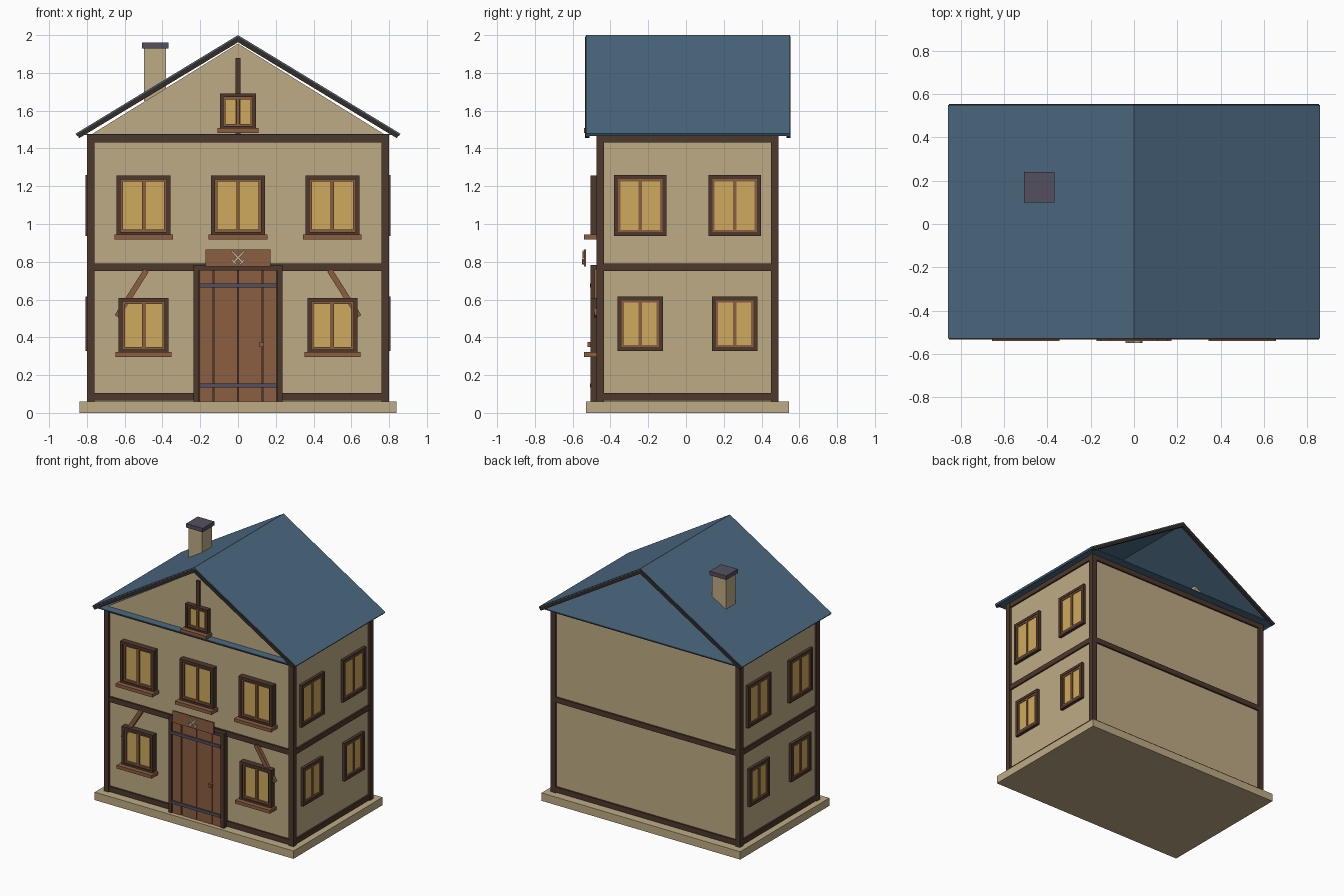
import bpy, bmesh, math
from mathutils import Matrix, Vector

if "Cube" in bpy.data.objects:
    bpy.data.objects.remove(bpy.data.objects["Cube"])


def material(name, r, g, b):
    m = bpy.data.materials.new(name)
    lin = [((c / 255 + 0.055) / 1.055) ** 2.4 for c in (r, g, b)]
    m.diffuse_color = (*lin, 1)
    m.use_nodes = True
    m.node_tree.nodes["Principled BSDF"].inputs["Base Color"].default_value = m.diffuse_color
    return m


PLASTER = material("plaster", 190, 171, 133)
TIMBER = material("dark timber", 77, 56, 44)
WOOD = material("brown wood", 138, 94, 64)
GLASS = material("amber glass", 207, 170, 94)
ROOF = material("blue slate", 76, 106, 130)
IRON = material("grey iron", 84, 79, 95)
BONE = material("pale metal", 190, 180, 150)
BARGE = material("bargeboard timber", 52, 44, 40)


def finish(name, bm, mat):
    bmesh.ops.recalc_face_normals(bm, faces=bm.faces)
    me = bpy.data.meshes.new(name)
    bm.to_mesh(me)
    bm.free()
    me.materials.append(mat)
    ob = bpy.data.objects.new(name, me)
    bpy.context.collection.objects.link(ob)
    return ob


def box(name, mat, x, y, z, frame=Matrix()):
    """Box from (min, max) pairs, placed by an optional frame matrix."""
    bm = bmesh.new()
    size = Matrix.Diagonal((x[1] - x[0], y[1] - y[0], z[1] - z[0], 1))
    mid = Matrix.Translation((sum(x) / 2, sum(y) / 2, sum(z) / 2))
    bmesh.ops.create_cube(bm, size=1, matrix=frame @ mid @ size)
    return finish(name, bm, mat)


def prism(name, mat, pts, y0, y1):
    """Extrude an x-z profile along y."""
    bm = bmesh.new()
    f = bm.faces.new([bm.verts.new((x, y0, z)) for x, z in pts])
    ext = bmesh.ops.extrude_face_region(bm, geom=[f])
    bmesh.ops.translate(bm, vec=(0, y1 - y0, 0),
                        verts=[v for v in ext["geom"] if isinstance(v, bmesh.types.BMVert)])
    return finish(name, bm, mat)


def bar(name, mat, a, b, w, y0, y1):
    """Slanted bar in the x-z plane from a to b."""
    a, b = Vector(a), Vector(b)
    d = (b - a).normalized()
    n = Vector((-d.y, d.x)) * w / 2
    return prism(name, mat, [a + n, b + n, b - n, a - n], y0, y1)


def window(name, w, h, frame, depth, sill=0, edge=0.021):
    """Window centred on the frame origin; -y is outward, y = 0 is the wall."""
    W, H, e, i = w / 2, h / 2, edge, edge + 0.012
    for s in (-1, 1):
        box(name + "_jamb", TIMBER, sorted((s * W, s * (W - e))), (-depth, 0), (-H, H), frame)
        box(name + "_rail", TIMBER, (-W + e, W - e), (-depth, 0), sorted((s * H, s * (H - e))), frame)
        box(name + "_sash_side", WOOD, sorted((s * (W - e), s * (W - i))), (-depth * .8, 0), (-H + e, H - e), frame)
        box(name + "_sash_rail", WOOD, (-W + i, W - i), (-depth * .8, 0), sorted((s * (H - e), s * (H - i))), frame)
    box(name + "_mullion", WOOD, (-0.009, 0.009), (-depth * .8, 0), (-H + i, H - i), frame)
    box(name + "_pane", GLASS, (-W + i, W - i), (-depth * .5, 0), (-H + i, H - i), frame)
    if sill:
        box(name + "_sill", WOOD, (-sill / 2, sill / 2), (-0.08, 0), (-H - 0.018, -H + 0.007), frame)


# Plinth and walls
box("plinth", PLASTER, (-0.84, 0.84), (-0.53, 0.545), (0, 0.06))
box("walls", PLASTER, (-0.785, 0.785), (-0.46, 0.475), (0.06, 1.465))

# Timber corner posts and horizontal beams
for sx in (-1, 1):
    for y in ((-0.475, -0.435), (0.45, 0.49)):
        box("corner_post", TIMBER, sorted((sx * 0.76, sx * 0.80)), y, (0.06, 1.47))
for z in ((0.065, 0.105), (0.75, 0.79), (1.432, 1.47)):
    for y in ((-0.473, -0.44), (0.455, 0.488)):
        box("beam_across", TIMBER, (-0.76, 0.76), y, z)
    for sx in (-1, 1):
        box("side_beam", TIMBER, sorted((sx * 0.765, sx * 0.797)), (-0.435, 0.45), z)

# Attic floor, front gable and its post (back gable is open)
box("attic_floor", ROOF, (-0.84, 0.84), (-0.53, 0.55), (1.47, 1.477))
prism("gable_wall", PLASTER, [(-0.775, 1.475), (0.775, 1.475), (0, 1.955)], -0.47, -0.45)
box("gable_post", TIMBER, (-0.014, 0.014), (-0.485, -0.46), (1.475, 1.88))

# Thin roof slopes with bargeboards at both ends
prism("roof", ROOF, [(-0.86, 1.478), (0, 2.0), (0.86, 1.478), (0.852, 1.466),
                     (0, 1.983), (-0.852, 1.466)], -0.53, 0.55)
for y in ((-0.534, -0.512), (0.532, 0.554)):
    prism("bargeboard", BARGE, [(-0.854, 1.474), (0, 1.992), (0.854, 1.474), (0.84, 1.455),
                                (0, 1.962), (-0.84, 1.455)], *y)

# Chimney
box("chimney", PLASTER, (-0.497, -0.38), (0.11, 0.23), (1.65, 1.93))
box("chimney_cap", IRON, (-0.508, -0.368), (0.10, 0.24), (1.93, 1.96))

# Front windows
T = Matrix.Translation
for x in (-0.5, 0, 0.5):
    window("upper_window", 0.285, 0.32, T((x, -0.46, 1.097)), 0.045, 0.31)
for x in (-0.5, 0.5):
    window("lower_window", 0.265, 0.295, T((x, -0.46, 0.462)), 0.045, 0.295)
window("attic_window", 0.19, 0.19, T((0, -0.46, 1.595)), 0.045, 0.215, 0.018)

# Side windows
for s in (-1, 1):
    turn = Matrix.Rotation(s * math.pi / 2, 4, "Z")
    for y in (-0.2425, 0.2575):
        window("side_upper_window", 0.277, 0.323, T((s * 0.785, y, 1.097)) @ turn, 0.022)
        window("side_lower_window", 0.24, 0.29, T((s * 0.785, y, 0.472)) @ turn, 0.022)

# Diagonal braces
for s in (-1, 1):
    bar("brace", WOOD, (s * 0.485, 0.755), (s * 0.64, 0.51), 0.03, -0.485, -0.46)

# Door: frame, planks with dark gaps, iron straps, handle
for s in (-1, 1):
    box("door_jamb", TIMBER, sorted((s * 0.207, s * 0.235)), (-0.505, -0.46), (0.06, 0.775))
box("door_lintel", TIMBER, (-0.235, 0.235), (-0.505, -0.46), (0.755, 0.782))
box("door_backing", TIMBER, (-0.207, 0.207), (-0.488, -0.46), (0.06, 0.757))
edges = (-0.207, -0.13, 0, 0.13, 0.207)
for a, b in zip(edges, edges[1:]):
    box("door_plank", WOOD, (a + 0.003, b - 0.003), (-0.497, -0.47), (0.06, 0.755))
for z in (0.145, 0.675):
    box("door_strap", IRON, (-0.205, 0.205), (-0.508, -0.49), (z - 0.011, z + 0.011))
box("door_handle", WOOD, (0.115, 0.138), (-0.522, -0.49), (0.35, 0.375))

# Hanging sign with crossed tools
box("sign_board", WOOD, (-0.173, 0.173), (-0.541, -0.53), (0.775, 0.865))
for s in (-1, 1):
    bar("crossed_tool", BONE, (-s * 0.03, 0.79), (s * 0.032, 0.855), 0.011, -0.549, -0.541)
    bar("tool_guard", BONE, (-s * 0.035, 0.812), (-s * 0.010, 0.788), 0.009, -0.55, -0.541)
